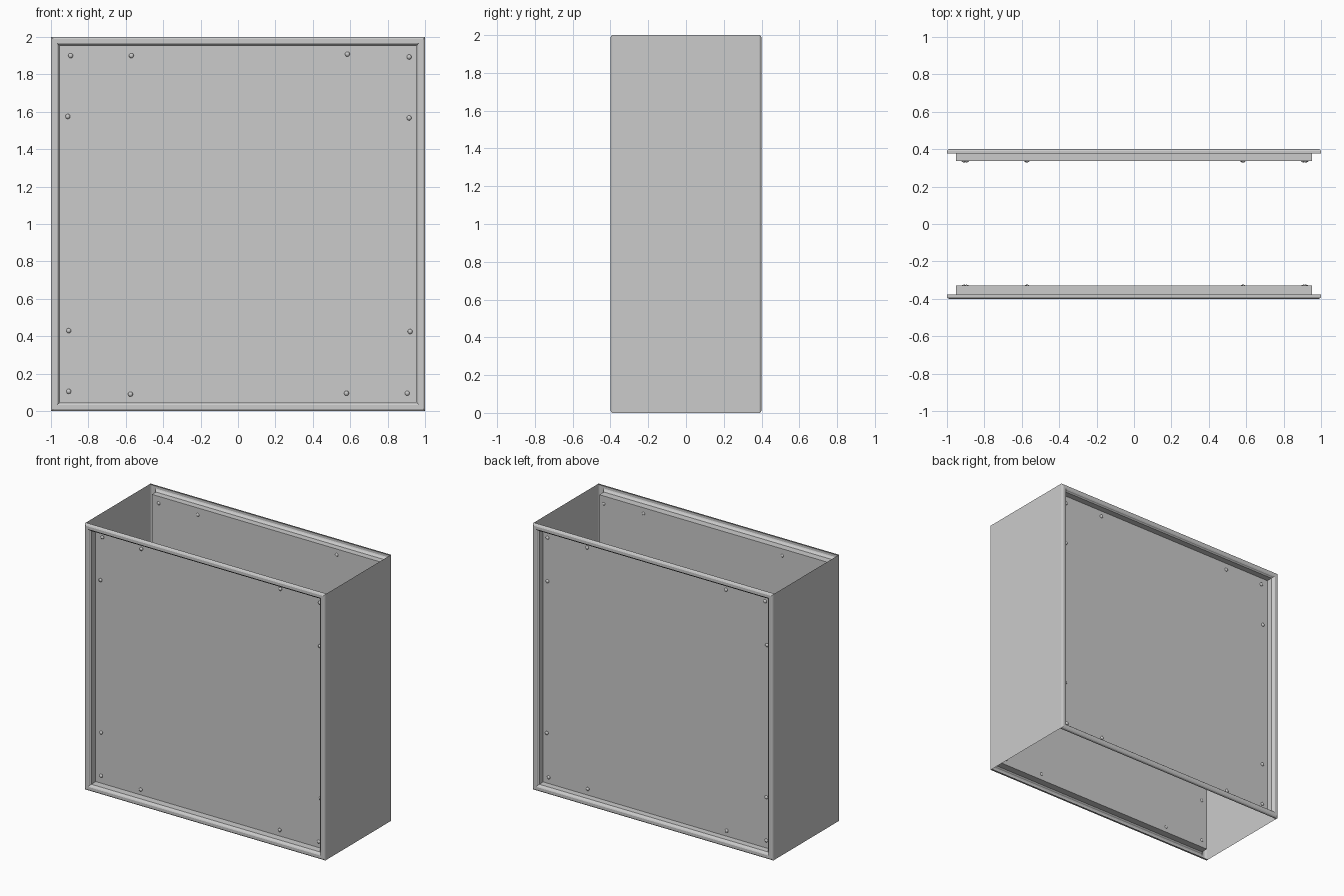
import bpy, bmesh
from mathutils import Matrix

if "Cube" in bpy.data.objects:
    bpy.data.objects.remove(bpy.data.objects["Cube"])


def finish(name, bm, smooth=False):
    me = bpy.data.meshes.new(name)
    bm.normal_update()
    bm.to_mesh(me)
    bm.free()
    if smooth:
        for p in me.polygons:
            p.use_smooth = True
    ob = bpy.data.objects.new(name, me)
    bpy.context.collection.objects.link(ob)
    return ob


def framed_panel(name, side, depth):
    """Recessed panel: nested rectangles following a rim profile (inset, distance from centre)."""
    profile = [(0.0, 0.377), (0.0, 0.39), (0.003, 0.395), (0.012, 0.4), (0.031, 0.4),
               (0.038, 0.396), (0.042, 0.388), (0.048, 0.383), (0.048, depth)]
    bm = bmesh.new()
    rings = []
    for d, y in profile:
        h = 1 - d
        rings.append([bm.verts.new((sx * h * -side, side * y, 1 + sz * h))
                      for sx, sz in ((-1, -1), (1, -1), (1, 1), (-1, 1))])
    for a, b in zip(rings, rings[1:]):
        for i in range(4):
            j = (i + 1) % 4
            bm.faces.new((a[i], a[j], b[j], b[i]))
    bm.faces.new(rings[-1])
    finish(name, bm)


# Screw positions on the panels (x, z)
SCREWS = [(-.895, 1.90), (-.57, 1.90), (.585, 1.908), (.915, 1.893),
          (-.91, 1.575), (.915, 1.567), (-.905, .43), (.92, .425),
          (-.905, .105), (-.575, .09), (.58, .095), (.905, .095)]


def screws(name, y):
    bm = bmesh.new()
    for x, z in SCREWS:
        m = Matrix.Translation((x, y, z)) @ Matrix.Diagonal((1, 0.75, 1, 1))
        bmesh.ops.create_uvsphere(bm, u_segments=12, v_segments=8, radius=0.013, matrix=m)
    finish(name, bm, True)


# Front and back panels with their screws
framed_panel("front_panel", -1, 0.33)
framed_panel("back_panel", 1, 0.337)
screws("front_screws", -0.334)
screws("back_screws", 0.339)

# Thin side walls; top and bottom stay open
for name, x in (("left_wall", -1), ("right_wall", 1)):
    bm = bmesh.new()
    vs = [bm.verts.new((x, x * y, z)) for y, z in ((-.377, 0), (.377, 0), (.377, 2), (-.377, 2))]
    bm.faces.new(vs)
    finish(name, bm)
